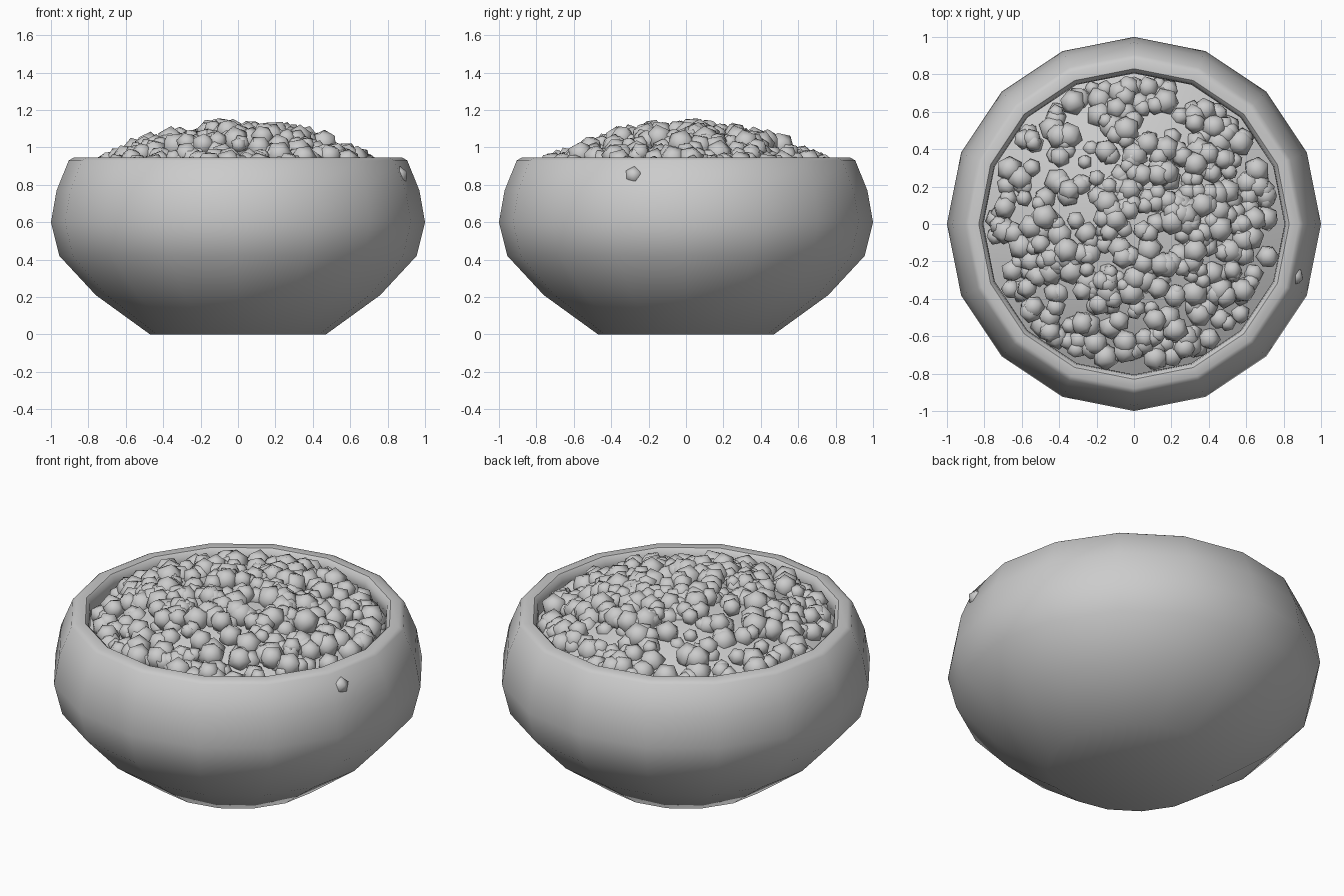
import bpy, bmesh, math, random
from mathutils import Matrix, Vector, Euler

if "Cube" in bpy.data.objects:
    bpy.data.objects.remove(bpy.data.objects["Cube"])

random.seed(7)
SIDES = 16


def finish(bm, name, angle):
    bmesh.ops.recalc_face_normals(bm, faces=bm.faces)
    me = bpy.data.meshes.new(name)
    bm.to_mesh(me)
    bm.free()
    ob = bpy.data.objects.new(name, me)
    bpy.context.collection.objects.link(ob)
    bpy.ops.object.select_all(action='DESELECT')
    ob.select_set(True)
    bpy.context.view_layer.objects.active = ob
    bpy.ops.object.shade_smooth_by_angle(angle=math.radians(angle))
    return ob


def lathe(name, profile, angle):
    """Spin an (r, z) profile into rings; r = 0 ends become poles."""
    bm = bmesh.new()
    rings = []
    for r, z in profile:
        if r == 0:
            rings.append([bm.verts.new((0, 0, z))] * SIDES)
        else:
            rings.append([bm.verts.new((r * math.cos(a), r * math.sin(a), z))
                          for a in (2 * math.pi * i / SIDES for i in range(SIDES))])
    for lo, hi in zip(rings, rings[1:]):
        for i in range(SIDES):
            j = (i + 1) % SIDES
            bm.faces.new(list(dict.fromkeys((lo[i], lo[j], hi[j], hi[i]))))
    return finish(bm, name, angle)


# Bowl shell: foot, belly, rim, inner lip and inside wall
lathe("bowl", [(0, 0), (0.47, 0), (0.76, 0.21), (0.955, 0.42), (1.0, 0.6),
               (0.97, 0.77), (0.905, 0.93), (0.88, 0.945), (0.83, 0.945),
               (0.81, 0.925), (0.805, 0.88), (0.86, 0.75), (0.89, 0.6),
               (0.85, 0.46), (0.68, 0.28), (0.42, 0.1), (0, 0.1)], 40)

# Mound carrying the loose pieces
HEAP = [(0.86, 0.80), (0.72, 0.875), (0.55, 0.955), (0.35, 1.02), (0.15, 1.055), (0, 1.06)]
lathe("heap_core", HEAP, 40)


def heap_z(r):
    for (r1, z1), (r0, z0) in zip(HEAP, HEAP[1:]):
        if r0 <= r <= r1:
            return z0 + (z1 - z0) * (r - r0) / (r1 - r0)
    return HEAP[0][1]


# Loose round pieces scattered over the mound
bm = bmesh.new()


def add_piece(pos, radius):
    rot = Euler([random.uniform(0, 6.28) for _ in range(3)]).to_matrix().to_4x4()
    bmesh.ops.create_icosphere(bm, subdivisions=1, radius=radius,
                               matrix=Matrix.Translation(pos) @ rot)


for _ in range(430):
    r = 0.76 * math.sqrt(random.random())
    a = random.uniform(0, 2 * math.pi)
    size = random.uniform(0.042, 0.078)
    r = min(r, 0.8 - size)
    z = heap_z(r) + random.uniform(-0.02, 0.04)
    add_piece(Vector((r * math.cos(a), r * math.sin(a), z)), size)
# Stray piece poking through the wall
add_piece(Vector((0.86, -0.28, 0.85)), 0.05)
finish(bm, "heap_pieces", 80)
